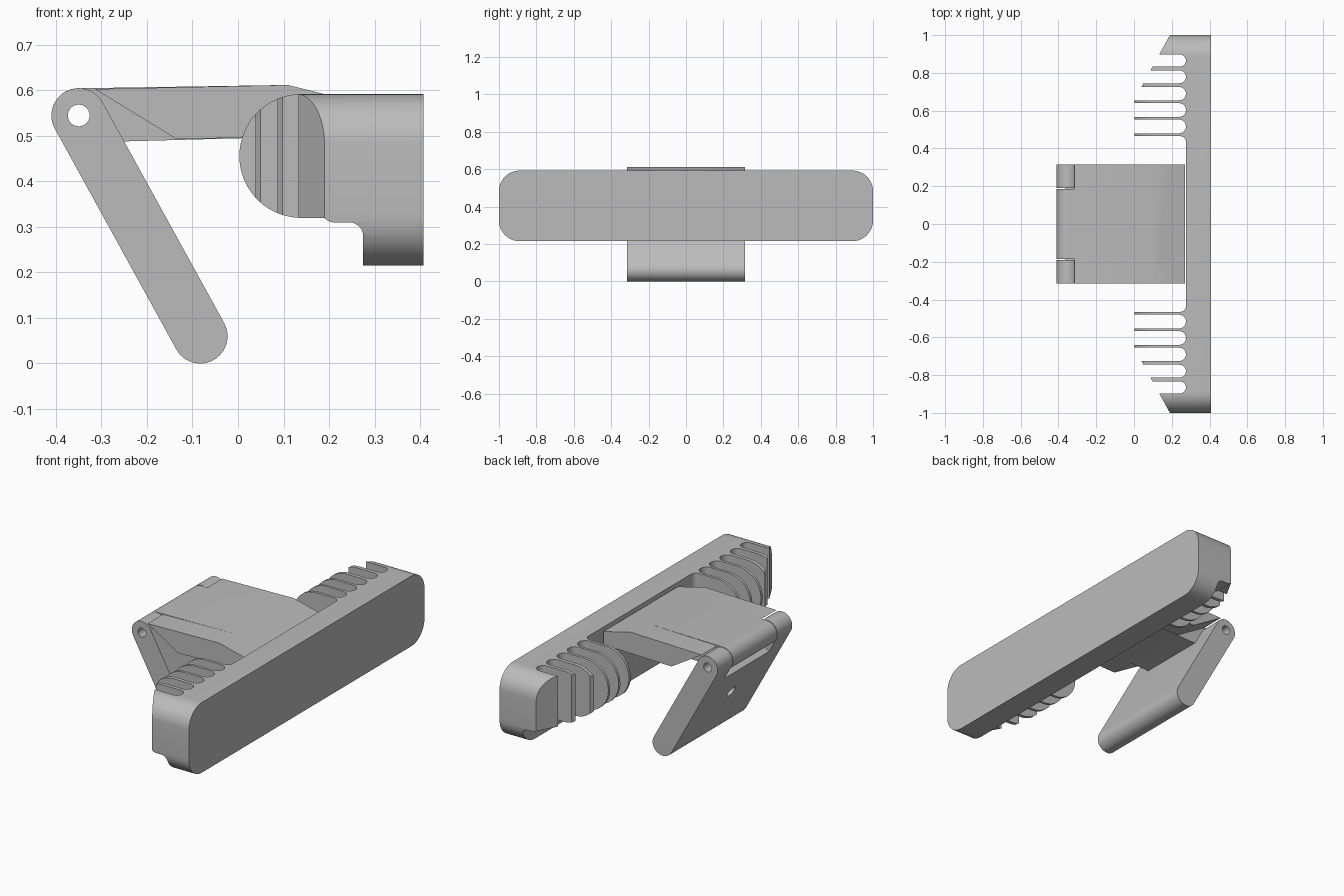
import bpy, bmesh, math
from mathutils import Vector

if "Cube" in bpy.data.objects:
    bpy.data.objects.remove(bpy.data.objects["Cube"], do_unlink=True)

grey = bpy.data.materials.new("plain grey")
grey.use_nodes = True
grey.diffuse_color = (0.5, 0.5, 0.5, 1)
grey.node_tree.nodes["Principled BSDF"].inputs["Base Color"].default_value = (0.5, 0.5, 0.5, 1)


def arc(cx, cy, r, start, end, n=12):
    """Points on a circular arc, angles in degrees."""
    angles = [math.radians(start + (end - start) * i / n) for i in range(n + 1)]
    return [(cx + r * math.cos(a), cy + r * math.sin(a)) for a in angles]


def prism(name, outline, axis, low, high):
    """Extrude a 2D outline along the named axis."""
    place = {"x": lambda a, b, d: (d, a, b),
             "y": lambda a, b, d: (a, d, b),
             "z": lambda a, b, d: (a, b, d)}[axis]
    bm = bmesh.new()
    face = bm.faces.new([bm.verts.new(place(a, b, low)) for a, b in outline])
    move = Vector(place(0, 0, high - low))
    top = bmesh.ops.extrude_face_region(bm, geom=[face])["geom"]
    bmesh.ops.translate(bm, vec=move, verts=[v for v in top if isinstance(v, bmesh.types.BMVert)])
    bmesh.ops.recalc_face_normals(bm, faces=bm.faces)
    mesh = bpy.data.meshes.new(name)
    bm.to_mesh(mesh)
    bm.free()
    obj = bpy.data.objects.new(name, mesh)
    bpy.context.collection.objects.link(obj)
    mesh.materials.append(grey)
    return obj


def select(obj):
    bpy.ops.object.select_all(action="DESELECT")
    obj.select_set(True)
    bpy.context.view_layer.objects.active = obj


def combine(obj, other, operation):
    """Apply a boolean and remove the helper."""
    mod = obj.modifiers.new("shape", "BOOLEAN")
    mod.object, mod.operation, mod.solver = other, operation, "EXACT"
    select(obj)
    bpy.ops.object.modifier_apply(modifier=mod.name)
    bpy.data.objects.remove(other, do_unlink=True)


def smooth(obj):
    select(obj)
    bpy.ops.object.shade_smooth_by_angle(angle=math.radians(30))


# Body: rounded face outline, D-shaped side profile and finned plan
FRONT, WALL, BOTTOM, TOP = 0.408, 0.275, 0.215, 0.592
r = 0.11
face = (arc(1 - r, TOP - r, r, 0, 90) + arc(r - 1, TOP - r, r, 90, 180)
        + arc(r - 1, BOTTOM + r, r, 180, 270) + arc(1 - r, BOTTOM + r, r, 270, 360))
body = prism("finned_body", face, "x", -0.05, FRONT)

side = ([(FRONT, BOTTOM), (WALL, BOTTOM)] + arc(0.245, 0.28, 0.03, 0, 90, 8)
        + arc(0.212, 0.34, 0.03, 270, 222, 6)
        + arc(0.139, 0.456, 0.136, 270, 90, 40) + [(FRONT, TOP)])
combine(body, prism("side_cutter", side, "y", -1.1, 1.1), "INTERSECT")


def tip(y):
    return (0.19 - 0.55 * (1 - y), y)


half = [(FRONT, 1.01), tip(1.01)]
slots = [(0.897, 0.833), (0.813, 0.745), (0.725, 0.655), (0.64, 0.567), (0.553, 0.48)]
for high, low in slots:
    rad = (high - low) / 2
    half += [tip(high)] + arc(WALL - rad, (high + low) / 2, rad, 90, -90, 12) + [tip(low)]
half += [tip(0.465)] + arc(WALL - 0.03, 0.435, 0.03, 90, 0, 8)
plan = half + [(x, -y) for x, y in reversed(half)]
combine(body, prism("plan_cutter", plan, "z", 0, 1), "INTERSECT")
smooth(body)

# Hinge shared by the arm and the leg
HX, HZ, HR, WIDTH, KNUCKLE = -0.35, 0.545, 0.06, 0.316, 0.19


def drill(obj):
    combine(obj, prism("pin_cutter", arc(HX, HZ, 0.024, 0, 345, 23), "y", -1, 1), "DIFFERENCE")


# Arm: barrel in the middle, slanted clearance beside the knuckles
reach = [(0.11, 0.612), (0.19, 0.592), (0.27, 0.572), (0.27, 0.502)]
arm = prism("mount_arm", arc(HX, HZ, HR, 265, 85, 24) + reach, "y", -KNUCKLE + 0.004, KNUCKLE - 0.004)
wide = prism("arm_sides", [(-0.315, 0.603)] + reach + [(-0.135, 0.493)], "y", -WIDTH, WIDTH)
combine(arm, wide, "UNION")
drill(arm)
smooth(arm)

# Leg: capsule slab with two hinge knuckles and a blind mounting hole
FX, FZ = -0.083, 0.06
along = Vector((FX - HX, FZ - HZ)).normalized()
across = Vector((-along.y, along.x))
tilt = math.degrees(math.atan2(along.y, along.x))
leg = prism("folding_leg", arc(HX, HZ, HR, tilt + 90, tilt + 270, 24)
            + arc(FX, FZ, HR, tilt - 90, tilt + 90, 24), "y", -WIDTH, WIDTH)
hinge = Vector((HX, HZ))
gap = [tuple(hinge + along * a + across * b)
       for a, b in ((-0.1, -0.1), (0.085, -0.1), (0.085, 0.1), (-0.1, 0.1))]
combine(leg, prism("gap_cutter", gap, "y", -KNUCKLE, KNUCKLE), "DIFFERENCE")
drill(leg)

hole = prism("hole_cutter", arc(0, 0, 0.03, 0, 345, 23), "z", -0.08, 0.02)
outward = Vector((-abs(across.x), 0, -abs(across.y)))
hole.rotation_mode = "QUATERNION"
hole.rotation_quaternion = outward.to_track_quat("Z", "Y")
hole.location = Vector(((HX + FX) / 2, 0, (HZ + FZ) / 2)) + outward * HR
bpy.context.view_layer.update()
combine(leg, hole, "DIFFERENCE")
smooth(leg)
